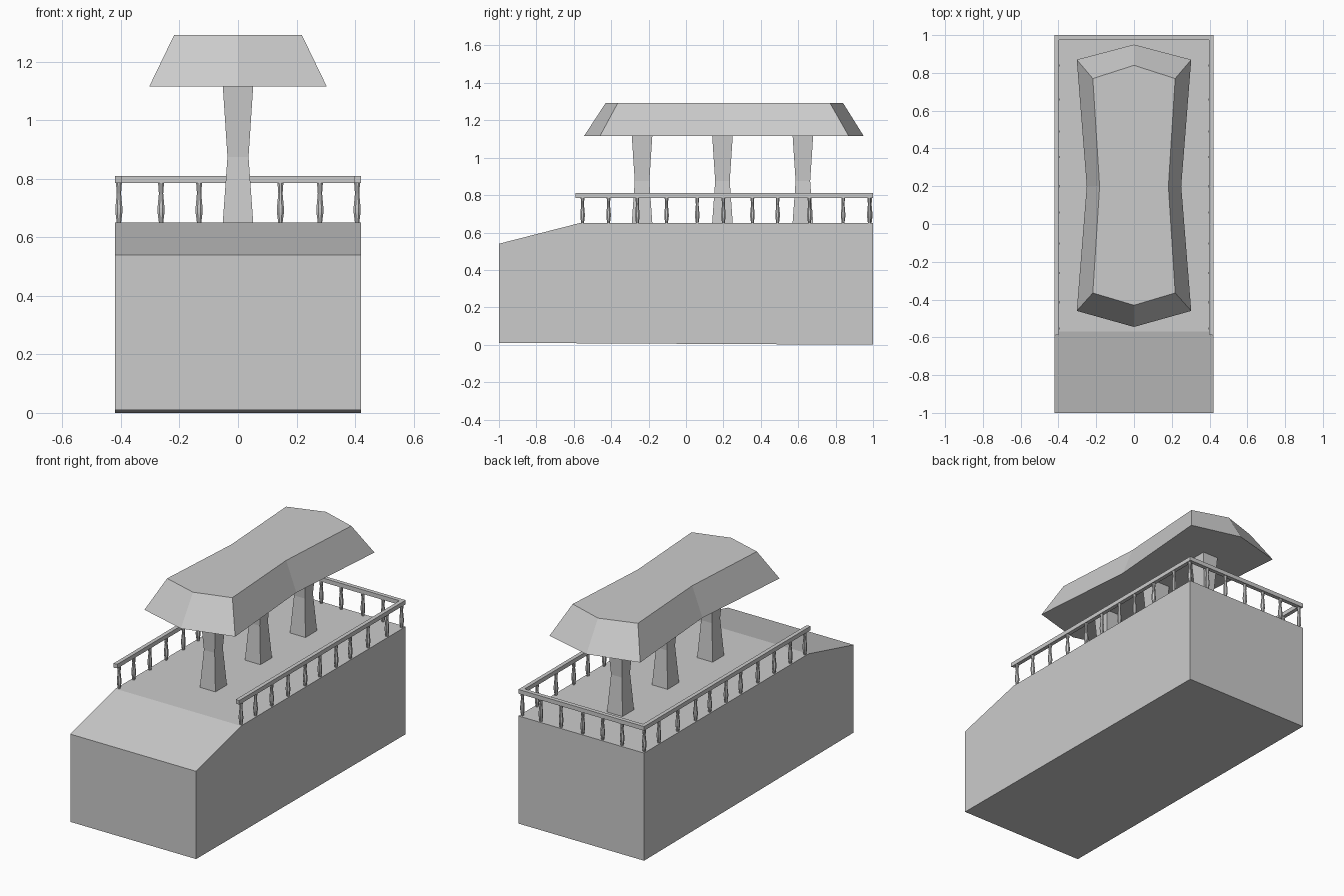
import bpy, bmesh
from math import cos, sin, pi

if "Cube" in bpy.data.objects:
    bpy.data.objects.remove(bpy.data.objects["Cube"])


def make(name, rings):
    """Loft a closed solid through rings of equal point count."""
    bm = bmesh.new()
    vs = [[bm.verts.new(p) for p in r] for r in rings]
    n = len(rings[0])
    for a, b in zip(vs, vs[1:]):
        for i in range(n):
            j = (i + 1) % n
            bm.faces.new((a[i], a[j], b[j], b[i]))
    bm.faces.new(vs[0][::-1])
    bm.faces.new(vs[-1])
    bmesh.ops.recalc_face_normals(bm, faces=bm.faces)
    me = bpy.data.meshes.new(name)
    bm.to_mesh(me)
    bm.free()
    ob = bpy.data.objects.new(name, me)
    bpy.context.collection.objects.link(ob)
    return ob


def post(name, x, y, sides, profile, phase=0.0):
    """Turned post: profile is (radius, z)."""
    make(name, [[(x + r * cos(phase + 2 * pi * i / sides),
                  y + r * sin(phase + 2 * pi * i / sides), z)
                 for i in range(sides)] for r, z in profile])


# Base block with sloped front
side = [(-1, 0.01), (1, 0), (1, 0.65), (-0.57, 0.65), (-1, 0.54)]
make("base", [[(x, y, z) for y, z in side] for x in (-0.42, 0.42)])

# Waisted square pillars
for k, y in enumerate((-0.235, 0.195, 0.625)):
    make(f"pillar_{k}", [[(sx * w, y + sy * d, z) for sx, sy in
                          ((-1, -1), (1, -1), (1, 1), (-1, 1))]
                         for w, d, z in ((0.052, 0.055, 0.65), (0.036, 0.039, 0.875),
                                         (0.052, 0.055, 1.118))])

# Roof with pinched waist and flared eaves
def outline(pts, z):
    left = [(-x, y, z) for x, y in pts[-2:0:-1]]
    return [(x, y, z) for x, y in pts] + left

make("roof", [
    outline([(0, -0.545), (0.303, -0.46), (0.25, 0.2), (0.303, 0.87), (0, 0.95)], 1.116),
    outline([(0, -0.43), (0.218, -0.365), (0.182, 0.2), (0.218, 0.77), (0, 0.84)], 1.292)])

# U-shaped handrail
u = [(-0.42, -0.59), (-0.42, 1), (0.42, 1), (0.42, -0.59),
     (0.396, -0.585), (0.396, 0.975), (-0.396, 0.975), (-0.396, -0.585)]
make("handrail", [[(x, y, z) for x, y in u] for z in (0.785, 0.81)])

# Balusters along both sides and the back
turned = [(0.008, 0.65), (0.013, 0.685), (0.013, 0.70), (0.008, 0.75), (0.011, 0.786)]
ys = (-0.553, -0.414, -0.26, -0.104, 0.06, 0.2, 0.355, 0.49, 0.66, 0.84, 0.98)
for s in (-1, 1):
    for k, y in enumerate(ys):
        post(f"side_baluster_{'l' if s < 0 else 'r'}{k}", s * 0.407, y, 8, turned, pi / 8)
for k, x in enumerate((-0.263, -0.133, 0, 0.145, 0.28)):
    post(f"back_baluster_{k}", x, 0.985, 8, turned, pi / 8)
